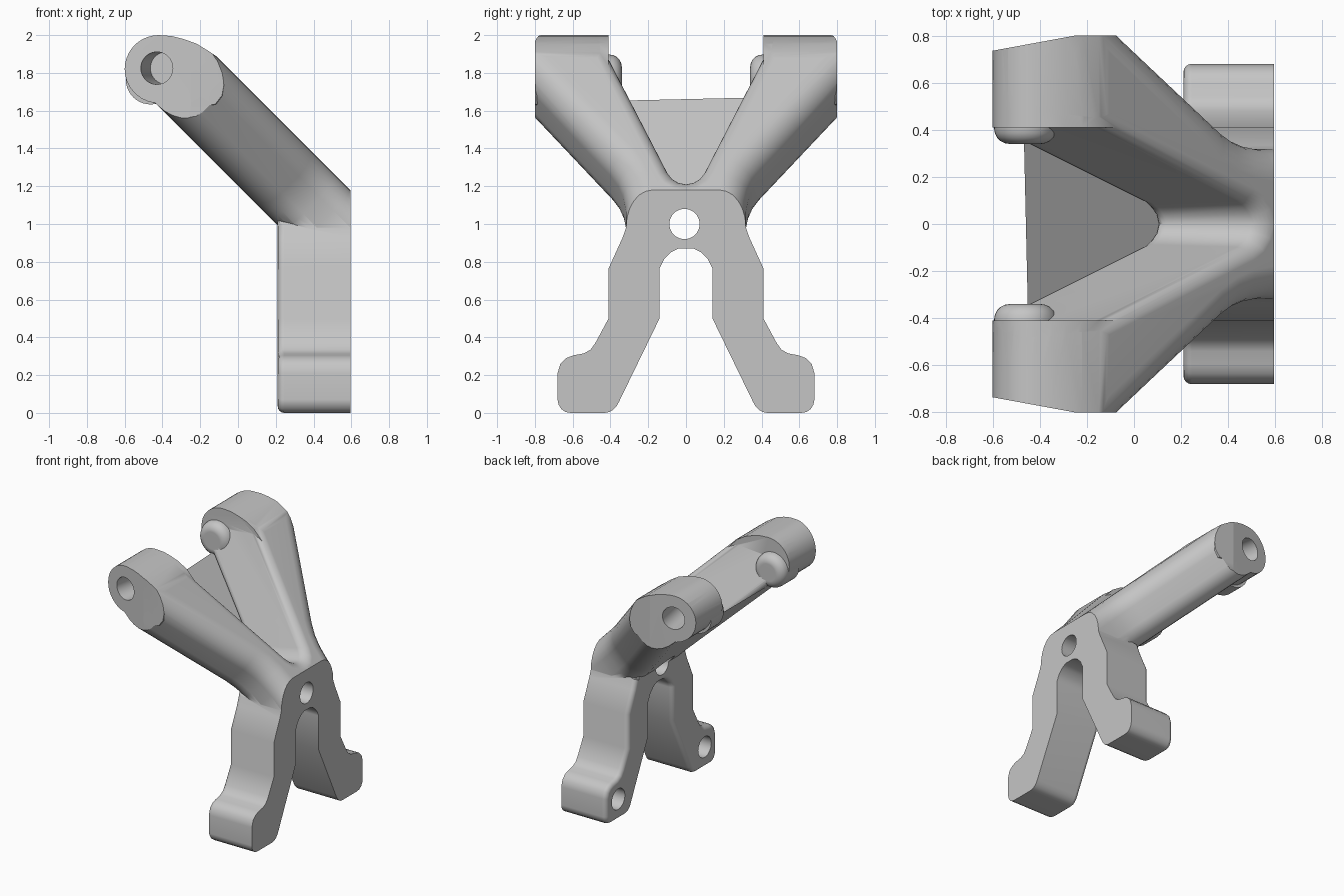
import bpy, bmesh, math
from mathutils import Vector, Matrix

if "Cube" in bpy.data.objects:
    bpy.data.objects.remove(bpy.data.objects["Cube"], do_unlink=True)

R2 = math.sqrt(2)
BACK, FRONT = 0.595, 0.21

grey = bpy.data.materials.new("plain grey")
grey.use_nodes = True
grey.diffuse_color = (0.56, 0.56, 0.56, 1)
grey.node_tree.nodes["Principled BSDF"].inputs["Base Color"].default_value = (0.56, 0.56, 0.56, 1)


def make_object(name, bm):
    bmesh.ops.recalc_face_normals(bm, faces=bm.faces)
    mesh = bpy.data.meshes.new(name)
    bm.to_mesh(mesh)
    bm.free()
    mesh.materials.append(grey)
    ob = bpy.data.objects.new(name, mesh)
    bpy.context.collection.objects.link(ob)
    return ob


def loft(bottom, top):
    """Solid between two matching outlines."""
    bm = bmesh.new()
    a = [bm.verts.new(p) for p in bottom]
    b = [bm.verts.new(p) for p in top]
    bm.faces.new(a)
    bm.faces.new(b)
    n = len(a)
    for i in range(n):
        j = (i + 1) % n
        bm.faces.new((a[i], a[j], b[j], b[i]))
    bmesh.ops.recalc_face_normals(bm, faces=bm.faces)
    return bm, a, b


def apply(ob, mod):
    bpy.context.view_layer.objects.active = ob
    bpy.ops.object.modifier_apply(modifier=mod.name)


def combine(ob, other, operation):
    mod = ob.modifiers.new(operation.lower(), 'BOOLEAN')
    mod.operation, mod.object, mod.solver = operation, other, 'EXACT'
    apply(ob, mod)
    bpy.data.objects.remove(other, do_unlink=True)


def slant_end(bm, side):
    """Trim the outer end of an arm with a slightly turned plane."""
    cut = bmesh.ops.bisect_plane(bm, geom=bm.verts[:] + bm.edges[:] + bm.faces[:],
                                 plane_co=(-0.25, side * 0.8, 0),
                                 plane_no=(-0.18, side * 0.98, 0), clear_outer=True)
    edges = [e for e in cut["geom_cut"] if isinstance(e, bmesh.types.BMEdge)]
    bmesh.ops.holes_fill(bm, edges=edges)


def rod(start, direction, radius, depth):
    """Cylinder going from start along direction."""
    d = Vector(direction).normalized()
    turn = d.to_track_quat('Z', 'Y').to_matrix().to_4x4()
    bm = bmesh.new()
    bmesh.ops.create_cone(bm, cap_ends=True, segments=40, radius1=radius, radius2=radius,
                          depth=depth, matrix=Matrix.Translation(Vector(start) + d * depth / 2) @ turn)
    return bm


def drill(ob, start, direction, radius, depth):
    """Round hole, started a little outside the surface."""
    outside = Vector(start) - Vector(direction).normalized() * 0.2
    combine(ob, make_object("drill", rod(outside, direction, radius, depth + 0.2)), 'DIFFERENCE')


# Legs: a profile with two feet, extruded front to back
half = [(0.08, 1.18), (0.15, 1.18), (0.2, 1.165), (0.25, 1.125), (0.285, 1.07), (0.31, 1.0),
        (0.335, 0.93), (0.41, 0.765), (0.41, 0.5), (0.48, 0.37), (0.505, 0.335), (0.54, 0.315),
        (0.595, 0.305), (0.635, 0.29), (0.665, 0.26), (0.68, 0.21), (0.68, 0.07), (0.675, 0.045),
        (0.66, 0.02), (0.638, 0.005), (0.61, 0), (0.43, 0), (0.405, 0.005), (0.385, 0.017),
        (0.368, 0.035), (0.355, 0.058), (0.14, 0.5), (0.14, 0.765), (0.115, 0.815),
        (0.08, 0.85), (0.04, 0.87)]
profile = half + [(-y, z) for y, z in reversed(half)]
bm, front, back = loft([(FRONT, y, min(z, 1.1 + y * 0.01)) for y, z in profile],
                       [(BACK, y, z) for y, z in profile])
rim = [e for e in bm.edges if all(v in front for v in e.verts)
       and max(v.co.z for v in e.verts) < 1.05]
bmesh.ops.bevel(bm, geom=rim, offset=0.035, segments=4, profile=0.5, affect='EDGES',
                clamp_overlap=False)
body = make_object("bracket", bm)

# Arms: a V outline in (along, sideways), extruded square to the arm slope
inner = [(0.74, 0.0), (0.75, 0.03), (0.775, 0.055), (0.82, 0.085), (2.0, 0.5)]
outer = [(2.0, 1.295), (0.66, 0.4), (0.58, 0.358), (0.5, 0.333), (0.4, 0.318), (0.0, 0.315)]
lower = inner + outer
upper = [(0.47, 0.0), (0.48, 0.04), (0.51, 0.075), (0.555, 0.1), (2.0, 0.63)] + outer


def vee(points, n):
    full = points + [(s, -y) for s, y in reversed(points[1:])]
    return [((n - s) / R2, y, (n + s) / R2) for s, y in full]


bm, low, high = loft(vee(lower, 0.85), vee(upper, 1.255))
weight = bm.edges.layers.float.new("bevel_weight_edge")
count, k = len(low), len(inner)
for ring in (low, high):
    for i in range(count):
        j = (i + 1) % count
        edge = bm.edges.get((ring[i], ring[j]))
        m, p = min(i, count - i), min(j, count - j)
        if max(m, p) < k:
            edge[weight] = 0.4
        elif min(m, p) >= k and m != p:
            edge[weight] = 1.0
arms = make_object("arms", bm)
mod = arms.modifiers.new("round", 'BEVEL')
mod.limit_method, mod.width, mod.segments = 'WEIGHT', 0.14, 6
mod.use_clamp_overlap = False
apply(arms, mod)

# Boss outline, shared by the arm trim and the two end bosses
arc = [(-0.42 + 0.18 * math.cos(math.radians(a)), 1.82 + 0.18 * math.sin(math.radians(a)))
       for a in range(90, 261, 10)]
crown = [(-0.15, 1.912), (-0.22, 1.955), (-0.29, 1.98), (-0.35, 1.995)]
trim = [(BACK, 0.93), (BACK, 1.3), (-0.115, 1.888)] + crown + arc + [(-0.44, 1.5), (0.15, 0.93)]
bm, _, _ = loft([(x, -0.8, z) for x, z in trim], [(x, 0.8, z) for x, z in trim])
for side in (-1, 1):
    slant_end(bm, side)
combine(arms, make_object("trim", bm), 'INTERSECT')
combine(body, arms, 'UNION')

# End bosses, leaning into the arm on the inner side, with a rounded knob below
lobe = [(-0.2, 1.62), (-0.12, 1.635), (-0.085, 1.68), (-0.075, 1.735), (-0.085, 1.8),
        (-0.11, 1.865)]
for side in (-1, 1):
    near = [(x + 0.075, side * 0.41, z - 0.075) for x, z in lobe]
    far = [(x, side * 0.8, z) for x, z in lobe]
    rest = crown + arc
    bm, _, _ = loft(near + [(x, side * 0.41, z) for x, z in rest],
                    far + [(x, side * 0.8, z) for x, z in rest])
    slant_end(bm, side)
    combine(body, make_object("boss", bm), 'UNION')

    bm = rod((-0.462, side * 0.34, 1.765), (0, side, 0), 0.132, 0.2)
    edges = [e for e in bm.edges if all(abs(v.co.y) < 0.35 for v in e.verts)]
    bmesh.ops.bevel(bm, geom=edges, offset=0.065, segments=5, profile=0.5, affect='EDGES')
    combine(body, make_object("knob", bm), 'UNION')

# Holes: one through the middle, blind ones in the bosses and feet
drill(body, (1.0, -0.008, 1.0), (-1, 0, 0), 0.08, 1.4)
for side in (-1, 1):
    drill(body, (-0.43, side * 0.767, 1.825), (0.18, -side * 0.98, 0), 0.086, 0.28)
    drill(body, (FRONT, side * 0.53, 0.16), (1, 0, 0), 0.08, 0.25)

# Smooth shading with crisp edges
bpy.ops.object.select_all(action='DESELECT')
body.select_set(True)
bpy.context.view_layer.objects.active = body
bpy.ops.object.shade_smooth_by_angle(angle=math.radians(32))
mod = body.modifiers.new("even normals", 'WEIGHTED_NORMAL')
mod.keep_sharp = True
